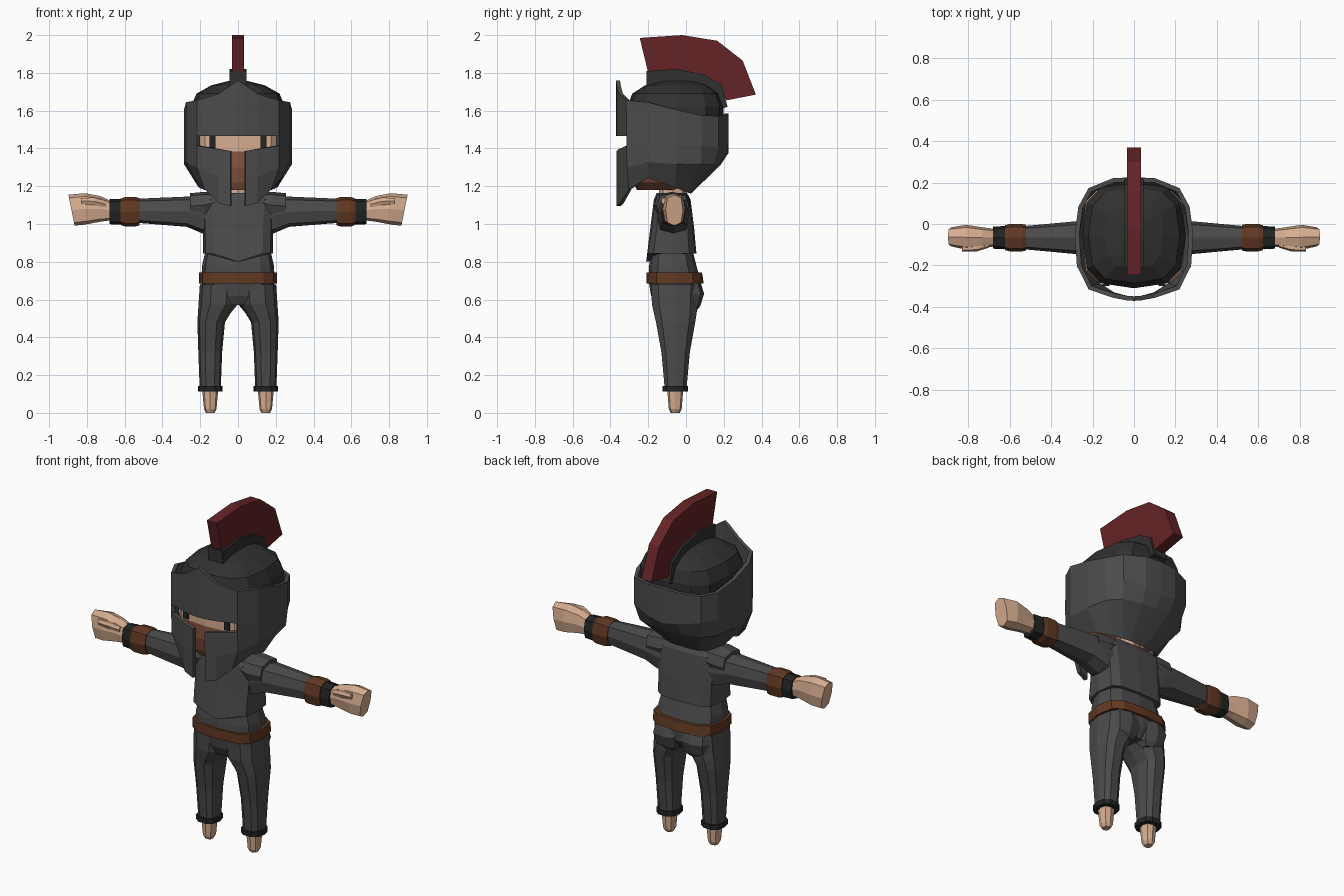
import bpy, bmesh, math
from mathutils import Vector


def material(name, rgb):
    m = bpy.data.materials.new(name)
    m.diffuse_color = (*rgb, 1)
    return m


STEEL = material("grey_steel", (0.072, 0.072, 0.072))
CLOTH = material("grey_cloth", (0.07, 0.07, 0.07))
DARK = material("dark_steel", (0.03, 0.03, 0.03))
BLACK = material("black", (0.016, 0.018, 0.018))
LEATHER = material("brown_leather", (0.12, 0.04, 0.016))
RED = material("crest_red", (0.13, 0.017, 0.019))
SKIN = material("skin", (0.68, 0.42, 0.28))
BEARD = material("beard_brown", (0.25, 0.09, 0.05))


def finish(name, bm, mats, mirror=False):
    bmesh.ops.recalc_face_normals(bm, faces=bm.faces)
    me = bpy.data.meshes.new(name)
    bm.to_mesh(me)
    bm.free()
    for m in mats:
        me.materials.append(m)
    ob = bpy.data.objects.new(name, me)
    bpy.context.collection.objects.link(ob)
    if mirror:
        ob.modifiers.new("mirror", 'MIRROR').use_clip = False
    return ob


def spow(v, e):
    return math.copysign(abs(v) ** e, v)


def loft(name, rings, mats, n=12, p=3, axis='z', mirror=False, move=None, paint=None):
    """Skin over superellipse rings.
    axis z: (z, cx, cy, rx, ry); axis x: (x, cy, cz, ry, rz)"""
    bm = bmesh.new()
    loops = []
    for d, ca, cb, ra, rb in rings:
        loop = []
        for i in range(n):
            t = 2 * math.pi * i / n
            c, s = math.cos(t), math.sin(t)
            c, s = (0 if abs(c) < 1e-6 else c), (0 if abs(s) < 1e-6 else s)
            a, b = ca + ra * spow(c, 2 / p), cb + rb * spow(s, 2 / p)
            co = Vector((a, b, d) if axis == 'z' else (d, a, b))
            loop.append(bm.verts.new(move(co) if move else co))
        loops.append(loop)
    for lo, hi in zip(loops, loops[1:]):
        for i in range(n):
            j = (i + 1) % n
            bm.faces.new((lo[i], lo[j], hi[j], hi[i]))
    bm.faces.new(loops[0])
    bm.faces.new(loops[-1])
    if paint:
        for f in bm.faces:
            f.material_index = paint(f.calc_center_median())
    return finish(name, bm, mats, mirror)


def slab(name, profile, half, mat):
    """Side profile in (y, z), thick along x"""
    bm = bmesh.new()
    f = bm.faces.new([bm.verts.new((-half, y, z)) for y, z in profile])
    ext = bmesh.ops.extrude_face_region(bm, geom=[f])
    for v in ext['geom']:
        if isinstance(v, bmesh.types.BMVert):
            v.co.x = half
    return finish(name, bm, [mat])


def box(name, lo, hi, mat, mirror=False):
    bm = bmesh.new()
    bmesh.ops.create_cube(bm, size=1)
    for v in bm.verts:
        v.co = [(a + b) / 2 + c * (b - a) for a, b, c in zip(lo, hi, v.co)]
    return finish(name, bm, [mat], mirror)


# Head with beard below the eyes
loft("head", [(1.18, 0, -0.16, 0.10, 0.10), (1.22, 0, -0.13, 0.17, 0.15),
              (1.30, 0, -0.08, 0.22, 0.22), (1.385, 0, -0.065, 0.245, 0.235),
              (1.48, 0, -0.06, 0.25, 0.24), (1.60, 0, -0.06, 0.23, 0.22)],
     [SKIN, BEARD], p=4, paint=lambda c: int(c.z < 1.385 and c.y < -0.03))
loft("neck", [(1.10, 0, -0.07, 0.085, 0.075), (1.22, 0, -0.07, 0.075, 0.07)], [SKIN], n=8, p=2)
box("eyes", (0.118, -0.300, 1.395), (0.152, -0.290, 1.465), BLACK, True)

# Helmet dome
loft("helmet_dome", [(1.48, 0, -0.055, 0.25, 0.25), (1.62, 0, -0.055, 0.25, 0.255),
                     (1.69, 0, -0.055, 0.22, 0.23), (1.735, 0, -0.05, 0.14, 0.165),
                     (1.757, 0, -0.04, 0.05, 0.08)], [DARK], p=3)

# Helmet wall: columns from front centre to back centre
# (x, y, top z), (middle x, y, z), (bottom x, y, z)
columns = [
    ((0.0, -0.36, 1.76), (0.0, -0.36, 1.25), (0.0, -0.36, 1.095)),
    ((0.037, -0.357, 1.735), (0.037, -0.357, 1.25), (0.037, -0.357, 1.095)),
    ((0.10, -0.345, 1.69), (0.10, -0.345, 1.25), (0.10, -0.34, 1.11)),
    ((0.21, -0.308, 1.655), (0.21, -0.305, 1.30), (0.17, -0.295, 1.185)),
    ((0.265, -0.20, 1.645), (0.265, -0.20, 1.33), (0.222, -0.20, 1.25)),
    ((0.275, -0.05, 1.605), (0.275, -0.05, 1.32), (0.20, -0.06, 1.20)),
    ((0.258, 0.08, 1.575), (0.25, 0.075, 1.32), (0.14, 0.0, 1.175)),
    ((0.212, 0.165, 1.572), (0.195, 0.14, 1.32), (0.09, 0.015, 1.17)),
    ((0.10, 0.21, 1.58), (0.09, 0.17, 1.32), (0.05, 0.02, 1.17)),
    ((0.0, 0.215, 1.585), (0.0, 0.175, 1.32), (0.0, 0.02, 1.17)),
]
bm = bmesh.new()
grid = []
for k, (top, mid, bot) in enumerate(columns):
    x, y, _ = top
    slit = 1.38 + 0.035 * min(1, x / 0.21)
    grid.append([bm.verts.new(c) for c in (top, (x, y, 1.465), (x, y, slit), mid, bot)])
for k in range(len(grid) - 1):
    for r in range(4):
        eye_slit = r == 1 and k < 3
        nose_gap = r >= 1 and k == 0
        if not (eye_slit or nose_gap):
            a, b = grid[k], grid[k + 1]
            bm.faces.new((a[r], a[r + 1], b[r + 1], b[r]))
bmesh.ops.delete(bm, geom=[v for v in bm.verts if not v.link_faces], context='VERTS')
wall = finish("helmet_wall", bm, [STEEL])
m = wall.modifiers.new("mirror", 'MIRROR')
m.use_clip = True
m = wall.modifiers.new("thickness", 'SOLIDIFY')
m.thickness, m.offset = 0.022, 0

# Crest and its holder
slab("crest_holder", [(-0.21, 1.81), (-0.05, 1.82), (0.10, 1.79), (0.19, 1.735), (0.22, 1.62),
                      (0.15, 1.60), (0.05, 1.68), (-0.21, 1.70)], 0.046, DARK)
slab("crest", [(-0.245, 1.985), (-0.02, 2.0), (0.165, 1.97), (0.30, 1.865), (0.37, 1.685),
               (0.215, 1.655), (0.17, 1.72), (0.09, 1.77), (-0.05, 1.80), (-0.20, 1.80)], 0.033, RED)


# Shirt with a pointed front hem
def hem(co):
    if co.z < 0.85 and abs(co.x) < 0.01 and co.y < -0.1:
        co.z = 0.80
    return co


loft("shirt", [(0.845, 0, -0.078, 0.185, 0.133), (0.97, 0, -0.073, 0.187, 0.117),
               (1.05, 0, -0.073, 0.19, 0.107), (1.13, 0, -0.073, 0.20, 0.097),
               (1.165, 0, -0.075, 0.14, 0.08)], [CLOTH], p=4, move=hem)
loft("shoulder_pads", [(0.09, -0.075, 1.12, 0.09, 0.045), (0.18, -0.075, 1.10, 0.095, 0.07),
                       (0.255, -0.07, 1.095, 0.085, 0.068)], [CLOTH], n=8, axis='x', mirror=True)

# Sleeves, bracers and wrist bands
loft("sleeves", [(0.12, -0.07, 1.045, 0.085, 0.11), (0.20, -0.068, 1.05, 0.085, 0.095),
                 (0.27, -0.066, 1.065, 0.08, 0.08), (0.53, -0.066, 1.07, 0.056, 0.064)],
     [CLOTH], n=8, axis='x', mirror=True)
loft("bracers", [(0.522, -0.066, 1.065, 0.062, 0.072), (0.54, -0.066, 1.065, 0.066, 0.077),
                 (0.60, -0.066, 1.065, 0.066, 0.077), (0.622, -0.066, 1.065, 0.06, 0.07)],
     [LEATHER], n=8, axis='x', mirror=True)
loft("wrist_bands", [(0.60, -0.066, 1.065, 0.052, 0.06), (0.63, -0.066, 1.065, 0.056, 0.068),
                     (0.68, -0.066, 1.065, 0.053, 0.066)],
     [BLACK], n=8, axis='x', mirror=True)


# Fists with slanted knuckles
def slant(co):
    if co.x > 0.85:
        co.x += (co.z - 1.075) * 0.2
    return co


loft("hands", [(0.67, -0.066, 1.07, 0.042, 0.05), (0.73, -0.066, 1.08, 0.05, 0.068),
               (0.81, -0.064, 1.08, 0.06, 0.083), (0.882, -0.062, 1.073, 0.046, 0.082)],
     [SKIN], n=8, axis='x', mirror=True, move=slant)
loft("thumbs", [(0.70, -0.10, 1.105, 0.014, 0.02), (0.76, -0.115, 1.12, 0.018, 0.023),
                (0.83, -0.118, 1.122, 0.014, 0.018)], [SKIN], n=6, p=2, axis='x', mirror=True)

# Trousers: hips, seat and legs
loft("hips", [(0.57, 0, -0.06, 0.13, 0.10), (0.62, 0, -0.055, 0.19, 0.13),
              (0.70, 0, -0.06, 0.195, 0.138), (0.78, 0, -0.07, 0.19, 0.125),
              (0.86, 0, -0.075, 0.172, 0.11)], [CLOTH], p=3)
loft("seat", [(0.54, 0.085, 0.015, 0.045, 0.04), (0.565, 0.09, 0.015, 0.08, 0.06),
              (0.63, 0.092, 0.02, 0.092, 0.076), (0.70, 0.09, 0.01, 0.08, 0.065)],
     [CLOTH], n=8, p=2.5, mirror=True)
loft("legs", [(0.13, 0.147, -0.055, 0.056, 0.06), (0.32, 0.147, -0.055, 0.063, 0.078),
              (0.48, 0.142, -0.055, 0.073, 0.108), (0.53, 0.125, -0.057, 0.087, 0.118),
              (0.575, 0.105, -0.06, 0.104, 0.125), (0.68, 0.10, -0.06, 0.102, 0.13)],
     [CLOTH], n=10, p=2.6, mirror=True)
loft("belt", [(0.685, 0, -0.058, 0.207, 0.152), (0.742, 0, -0.062, 0.207, 0.147)],
     [LEATHER], p=3.2)

# Ankle cuffs and feet
loft("ankle_cuffs", [(0.113, 0.147, -0.057, 0.066, 0.07), (0.142, 0.147, -0.057, 0.066, 0.07)],
     [BLACK], n=10, p=2.5, mirror=True)
loft("feet", [(0.0, 0.147, -0.057, 0.022, 0.024), (0.02, 0.147, -0.057, 0.033, 0.034),
              (0.13, 0.147, -0.057, 0.043, 0.043)], [SKIN], n=8, p=2.5, mirror=True)
